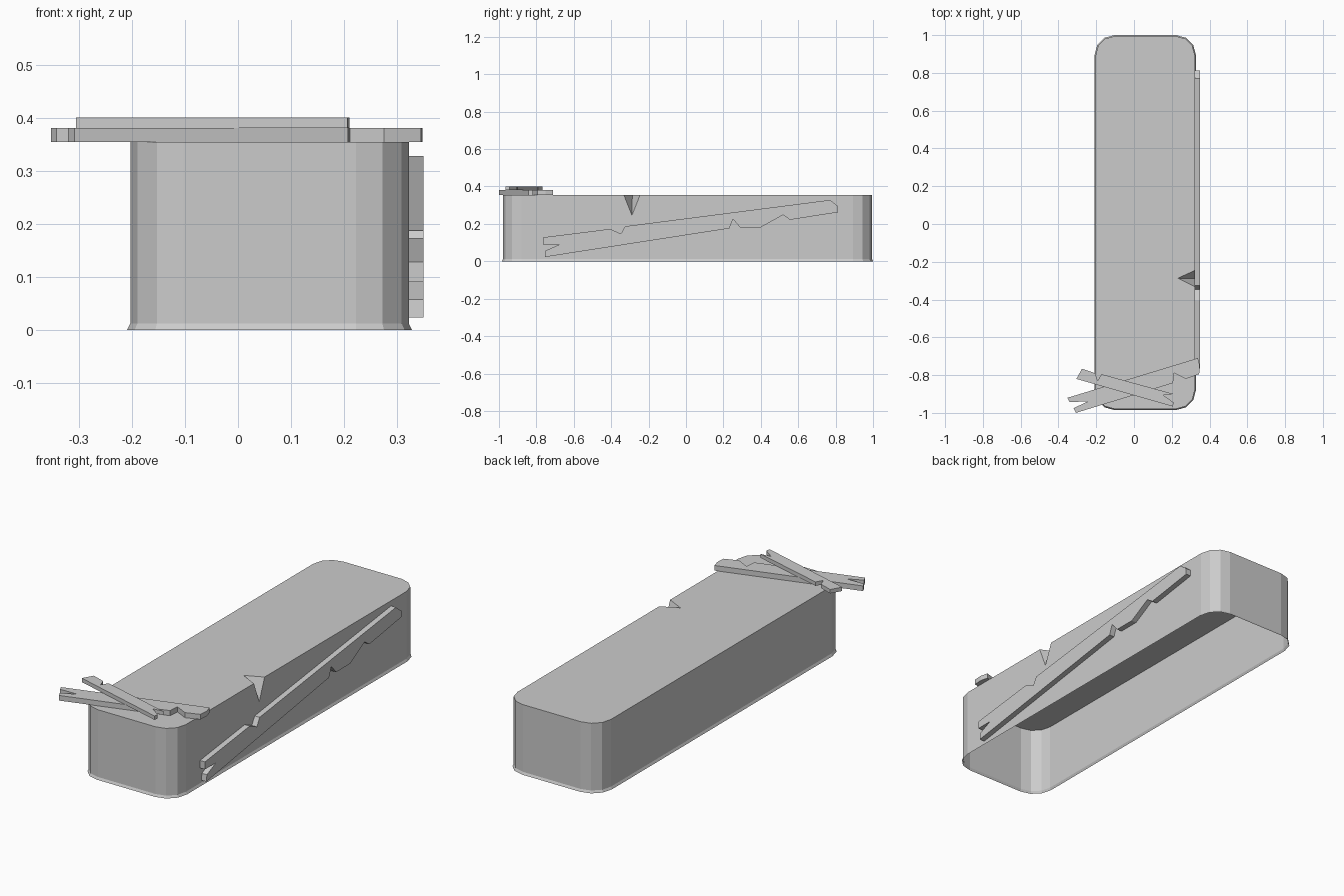
import bpy, bmesh, math
from mathutils import Vector

if "Cube" in bpy.data.objects:
    bpy.data.objects.remove(bpy.data.objects["Cube"])


def finish(name, bm):
    me = bpy.data.meshes.new(name)
    bm.to_mesh(me)
    bm.free()
    ob = bpy.data.objects.new(name, me)
    bpy.context.collection.objects.link(ob)
    return ob


# Rounded rectangle outline, counter-clockwise from the front right corner
def rounded_rect(x0, x1, y0, y1, r, seg=3):
    pts = []
    centres = [(x1 - r, y0 + r), (x1 - r, y1 - r), (x0 + r, y1 - r), (x0 + r, y0 + r)]
    for i, (cx, cy) in enumerate(centres):
        for k in range(seg + 1):
            a = math.radians(-90 + 90 * i + 90 * k / seg)
            pts.append((cx + r * math.cos(a), cy + r * math.sin(a)))
    return pts


# Splintered plank: flat outline extruded by a vector
def plank(name, outline, place, depth):
    bm = bmesh.new()
    face = bm.faces.new([bm.verts.new(place(a, b)) for a, b in outline])
    ext = bmesh.ops.extrude_face_region(bm, geom=[face], use_keep_orig=True)
    moved = [g for g in ext["geom"] if isinstance(g, bmesh.types.BMVert)]
    bmesh.ops.translate(bm, verts=moved, vec=Vector(depth))
    bmesh.ops.recalc_face_normals(bm, faces=bm.faces[:])
    return finish(name, bm)


# Block: hollow shell open underneath, with a flared foot and a chipped edge
X0, X1, Y0, Y1, TOP, FL = -0.203, 0.322, -0.979, 0.994, 0.354, 0.006
bm = bmesh.new()
body = rounded_rect(X0, X1, Y0, Y1, 0.10)
foot = rounded_rect(X0 - FL, X1 + FL, Y0 - FL, Y1 + FL, 0.10 + FL)
rings = [[bm.verts.new((x, y, z)) for x, y in ring]
         for ring, z in ((foot, 0), (body, 0.012), (body, TOP))]
low, mid, top = rings
chip_a = bm.verts.new((X1, -0.332, TOP))
chip_b = bm.verts.new((X1, -0.246, TOP))
chip_in = bm.verts.new((0.232, -0.287, TOP))
chip_low = bm.verts.new((X1, -0.289, 0.245))
n = len(body)
for i in range(n):
    j = (i + 1) % n
    bm.faces.new((low[i], low[j], mid[j], mid[i]))
    if i == 3:  # right wall carries the chip
        bm.faces.new((mid[i], mid[j], top[j], chip_b, chip_low, chip_a, top[i]))
    else:
        bm.faces.new((mid[i], mid[j], top[j], top[i]))
bm.faces.new(top[:4] + [chip_a, chip_in, chip_b] + top[4:])
bm.faces.new((chip_a, chip_low, chip_in))
bm.faces.new((chip_low, chip_b, chip_in))
finish("block", bm)

# Long plank on the right wall (y, z outline)
plank("side_plank", [
    (-0.765, 0.128), (-0.406, 0.173), (-0.348, 0.147), (-0.326, 0.187),
    (0.77, 0.328), (0.813, 0.294), (0.813, 0.262), (0.556, 0.222),
    (0.519, 0.248), (0.40, 0.182), (0.289, 0.182), (0.251, 0.226),
    (0.232, 0.176), (-0.754, 0.023), (-0.75, 0.057), (-0.677, 0.09),
    (-0.765, 0.09)], lambda a, b: (X1, a, b), (0.028, 0, 0))

# Two crossed planks on top (x, y outlines)
plank("lower_top_plank", [
    (-0.352, -0.92), (0.338, -0.71), (0.348, -0.75), (0.345, -0.795),
    (0.275, -0.82), (0.211, -0.788), (0.207, -0.842), (-0.308, -1.0),
    (-0.32, -0.975), (-0.245, -0.94), (-0.342, -0.942)],
    lambda a, b: (a, b, TOP), (0, 0, 0.026))
plank("upper_top_plank", [
    (-0.305, -0.82), (-0.275, -0.766), (-0.206, -0.79), (-0.192, -0.83),
    (-0.172, -0.795), (0.21, -0.90), (0.155, -0.906), (0.21, -0.945),
    (0.206, -0.966)],
    lambda a, b: (a, b, 0.38), (0, 0, 0.02))
